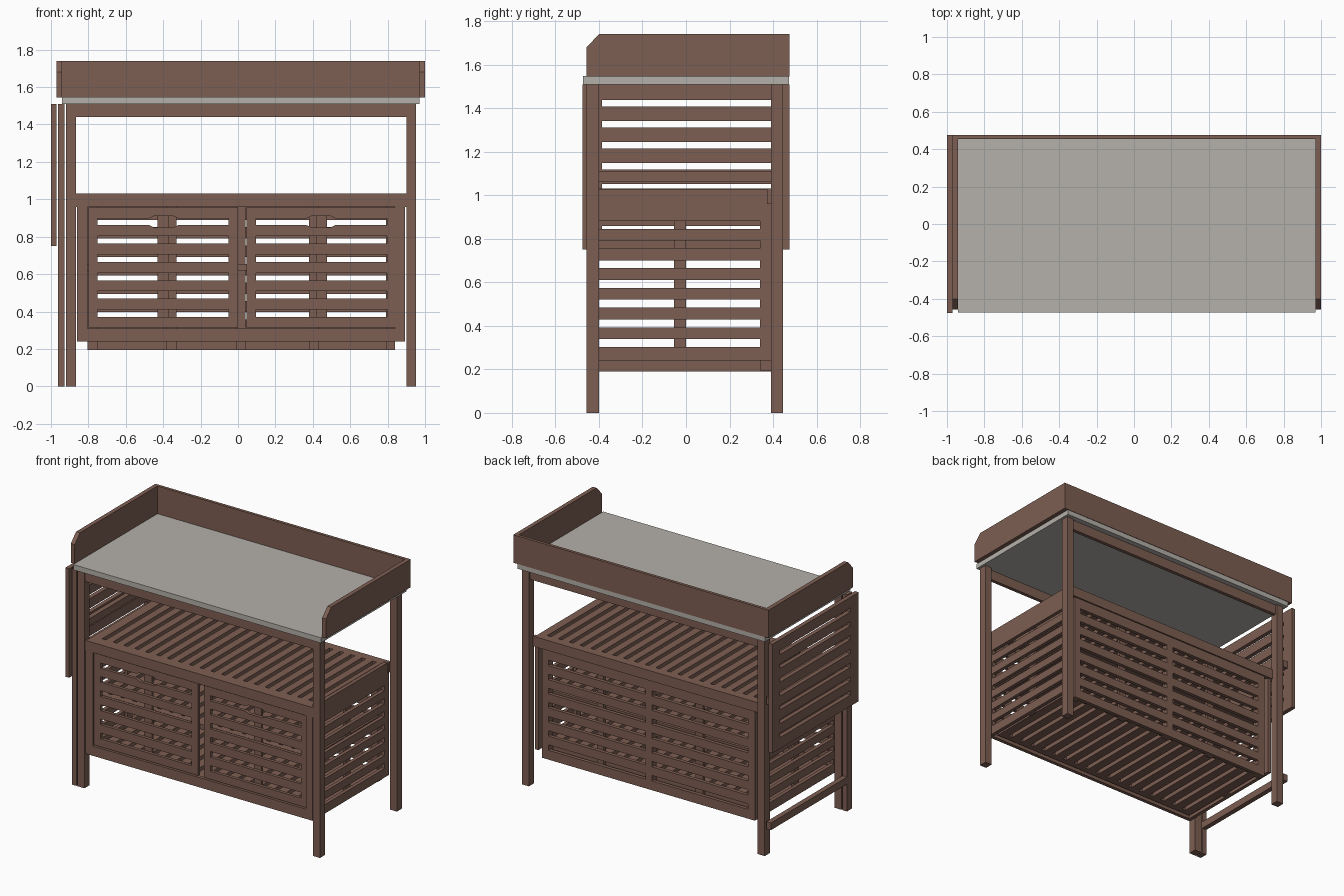
import bpy, bmesh

if "Cube" in bpy.data.objects:
    bpy.data.objects.remove(bpy.data.objects["Cube"])

CX = 0.018  # centre line of the cabinet


def material(name, rgb):
    m = bpy.data.materials.new(name)
    m.diffuse_color = (*rgb, 1)
    m.use_nodes = True
    m.node_tree.nodes["Principled BSDF"].inputs["Base Color"].default_value = m.diffuse_color
    return m


BROWN = material("brown wood", (0.207, 0.113, 0.086))
GREY = material("grey top", (0.46, 0.44, 0.405))


def finish(name, bm, mat):
    bmesh.ops.recalc_face_normals(bm, faces=bm.faces)
    me = bpy.data.meshes.new(name)
    bm.to_mesh(me)
    bm.free()
    me.materials.append(mat)
    ob = bpy.data.objects.new(name, me)
    bpy.context.collection.objects.link(ob)
    return ob


def add_box(bm, x, y, z):
    vs = bmesh.ops.create_cube(bm, size=1)["verts"]
    for v in vs:
        for i, (a, b) in enumerate((x, y, z)):
            v.co[i] = (a + b) / 2 + v.co[i] * (b - a)


def box(name, x, y, z, mat=BROWN):
    bm = bmesh.new()
    add_box(bm, x, y, z)
    return finish(name, bm, mat)


def add_prism(bm, order, pts, w):
    """Extrude a 2D profile; order names the axes of (u, v, w)."""
    def put(u, v, d):
        c = dict(zip(order, (u, v, d)))
        return bm.verts.new((c["x"], c["y"], c["z"]))
    a = [put(u, v, w[0]) for u, v in pts]
    b = [put(u, v, w[1]) for u, v in pts]
    bm.faces.new(a)
    bm.faces.new(b[::-1])
    n = len(pts)
    for i in range(n):
        bm.faces.new((a[i], b[i], b[(i + 1) % n], a[(i + 1) % n]))


def slotted(bm, order, u, v, w, openings, slots):
    """Board with slots running along u, repeated along v."""
    def put(uu, vv, ww):
        c = dict(zip(order, (uu, vv, ww)))
        add_box(bm, c["x"], c["y"], c["z"])
    edges = [u[0]] + [e for o in openings for e in o] + [u[1]]
    for i in range(0, len(edges), 2):          # stiles
        put((edges[i], edges[i + 1]), v, w)
    levels = [v[0]] + [e for s in slots for e in s] + [v[1]]
    for o in openings:                         # slats
        for i in range(0, len(levels), 2):
            put(o, (levels[i], levels[i + 1]), w)


def rows(start, step, n, size):
    return [(start + step * i, start + step * i + size) for i in range(n)]


# Table top and raised rim
box("table_top", (-0.94, 0.97), (-0.473, 0.473), (1.51, 1.547), GREY)
box("rim_back", (-0.94, 0.97), (0.455, 0.476), (1.545, 1.74))
for side, x in (("left", (-0.97, -0.94)), ("right", (0.97, 1.0))):
    bm = bmesh.new()
    add_prism(bm, "yzx", [(-0.457, 1.545), (0.476, 1.545), (0.476, 1.74),
                          (-0.40, 1.74), (-0.457, 1.68)], x)
    finish("rim_" + side, bm, BROWN)

# Main legs and top rails
for side, x in (("left", (-0.92, -0.865)), ("right", (0.90, 0.953))):
    for end, y in (("front", (-0.457, -0.40)), ("back", (0.39, 0.446))):
        box(f"{end}_{side}_leg", x, y, (0, 1.51))
box("top_rail_front", (-0.865, 0.90), (-0.45, -0.425), (1.44, 1.51))
box("top_rail_back", (-0.865, 0.90), (0.41, 0.435), (1.44, 1.51))

# Swinging gate leg with its two rails
GX = (-0.963, -0.928)
box("gate_leg", GX, (-0.457, -0.40), (0, 1.51))
box("gate_rail_lower", GX, (-0.40, 0.44), (0.19, 0.24))
box("gate_rail_upper", GX, (-0.40, 0.44), (1.06, 1.11))

# Hanging drop leaf on the left
bm = bmesh.new()
slotted(bm, "yzx", (-0.476, 0.476), (0.75, 1.51), (-1.0, -0.97),
        [(-0.385, 0.39)], rows(0.828, 0.0965, 7, 0.03))
finish("drop_leaf", bm, BROWN)

# Middle shelf: frame rails and slotted board
box("shelf_rail_front", (-0.865, 0.90), (-0.45, -0.425), (0.96, 1.03))
box("shelf_rail_back", (-0.865, 0.90), (0.372, 0.40), (0.96, 1.03))
bm = bmesh.new()
slotted(bm, "yxz", (-0.425, 0.372), (-0.835, 0.867), (0.995, 1.03),
        [(-0.37, 0.34)], rows(-0.79, 0.0838, 20, 0.03))
finish("middle_shelf", bm, BROWN)

# Inner shelf and cabinet floor
for name, z in (("inner_shelf", (0.62, 0.655)), ("cabinet_floor", (0.245, 0.285))):
    bm = bmesh.new()
    slotted(bm, "yxz", (-0.40, 0.34), (-0.815, 0.847), z,
            [(-0.36, 0.29)], rows(-0.75, 0.094, 17, 0.03))
    finish(name, bm, BROWN)

# Slatted cabinet sides with a middle batten inside
for side, x, xi in (("left", (-0.86, -0.835), (-0.835, -0.815)),
                    ("right", (0.867, 0.892), (0.847, 0.867))):
    bm = bmesh.new()
    slotted(bm, "yzx", (-0.45, 0.39), (0.24, 1.028), x,
            [(-0.40, 0.34)], rows(0.303, 0.0905, 7, 0.036))
    add_box(bm, xi, (-0.055, 0.0), (0.24, 0.96))
    finish("cabinet_side_" + side, bm, BROWN)

# Slatted cabinet back with inner battens
bm = bmesh.new()
slotted(bm, "xzy", (-0.805, 0.84), (0.195, 0.96), (0.365, 0.39),
        [(-0.75, -0.01), (0.04, 0.79)], rows(0.26, 0.0985, 7, 0.038))
for x in ((-0.805, -0.75), (-0.385, -0.33), (-0.01, 0.04), (0.38, 0.43), (0.79, 0.84)):
    add_box(bm, x, (0.34, 0.365), (0.195, 0.96))
finish("cabinet_back", bm, BROWN)

# Front frame
box("front_apron", (-0.86, 0.892), (-0.45, -0.425), (0.24, 0.308))
box("front_stile_left", (-0.86, -0.805), (-0.45, -0.425), (0.308, 0.96))
box("front_stile_right", (0.84, 0.892), (-0.45, -0.425), (0.308, 0.96))

# Two slatted doors, the second mirrored; the top slot widens into a hand grip
DY = (-0.442, -0.42)


def door(name, mirror):
    bm = bmesh.new()
    slotted(bm, "xzy", (-0.80, 0.0), (0.314, 0.955), DY, [(-0.75, -0.05)],
            rows(0.37, 0.0985, 5, 0.04) + [(0.85, 0.91)])
    for z0, z1 in ((0.85, 0.862), (0.91, 0.898)):
        add_prism(bm, "xzy", [(-0.75, z0), (-0.45, z0), (-0.475, z1), (-0.75, z1)], DY)
        add_prism(bm, "xzy", [(-0.05, z0), (-0.345, z0), (-0.32, z1), (-0.05, z1)], DY)
    add_box(bm, (-0.43, -0.37), (-0.42, -0.405), (0.33, 0.94))
    if mirror:
        for v in bm.verts:
            v.co.x = 2 * CX - v.co.x + 0.01
    finish(name, bm, BROWN)


door("door_left", False)
door("door_right", True)
